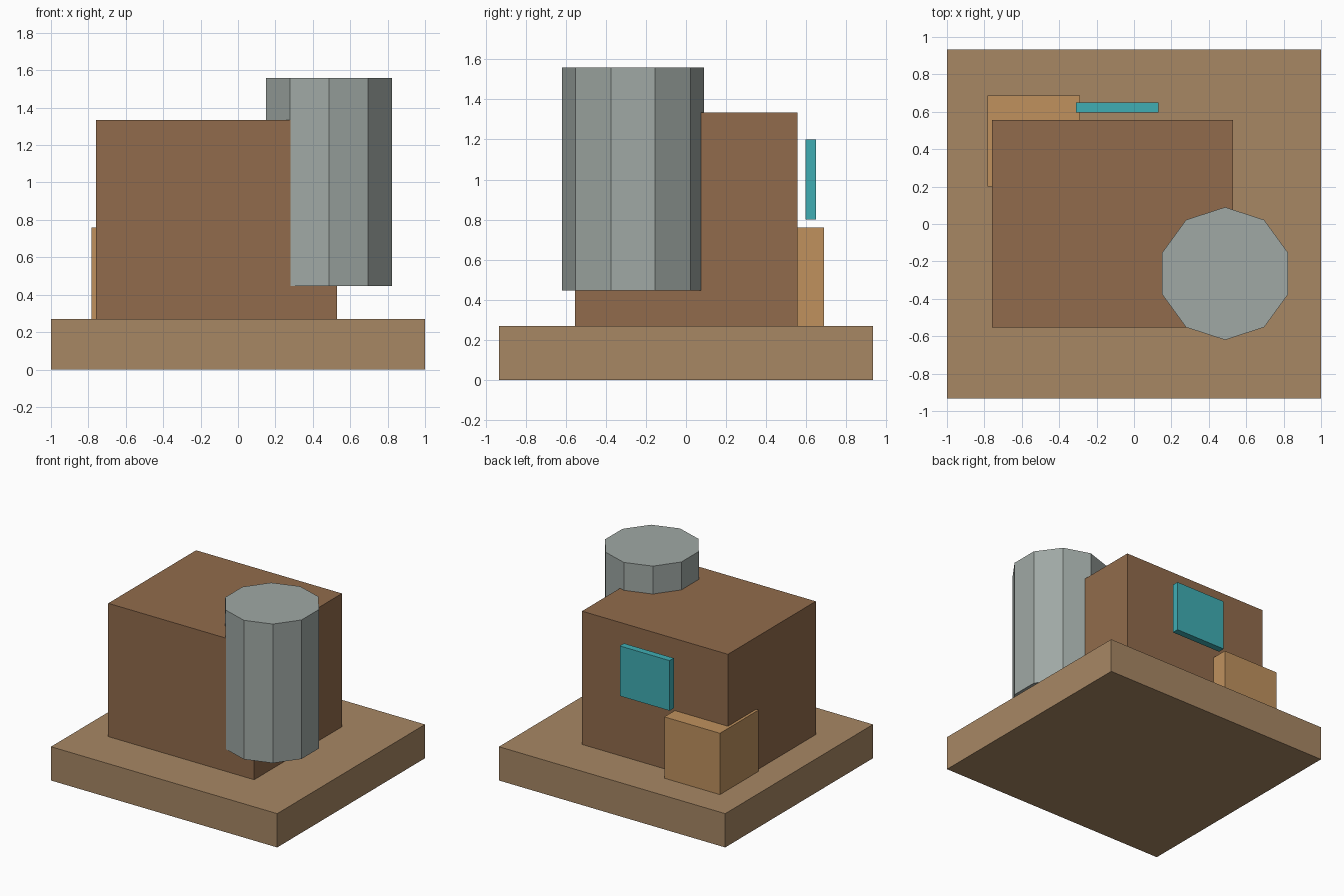
import bpy, bmesh, math
from mathutils import Vector

if "Cube" in bpy.data.objects:
    bpy.data.objects.remove(bpy.data.objects["Cube"])


def material(name, rgb):
    # sRGB 0-255 to linear viewport colour
    mat = bpy.data.materials.new(name)
    mat.diffuse_color = [(c / 255) ** 2.2 for c in rgb] + [1.0]
    mat.use_nodes = True
    mat.node_tree.nodes["Principled BSDF"].inputs["Base Color"].default_value = mat.diffuse_color
    return mat


def prism(name, outline, z0, z1, mat):
    # Closed solid: flat outline extruded upwards
    bm = bmesh.new()
    face = bm.faces.new([bm.verts.new((x, y, z0)) for x, y in outline])
    ext = bmesh.ops.extrude_face_region(bm, geom=[face], use_keep_orig=True)
    verts = [v for v in ext["geom"] if isinstance(v, bmesh.types.BMVert)]
    bmesh.ops.translate(bm, verts=verts, vec=Vector((0, 0, z1 - z0)))
    bmesh.ops.recalc_face_normals(bm, faces=bm.faces)
    mesh = bpy.data.meshes.new(name)
    bm.to_mesh(mesh)
    bm.free()
    mesh.materials.append(mat)
    obj = bpy.data.objects.new(name, mesh)
    bpy.context.collection.objects.link(obj)
    return obj


def box(name, x0, x1, y0, y1, z0, z1, mat):
    return prism(name, [(x0, y0), (x1, y0), (x1, y1), (x0, y1)], z0, z1, mat)


# Ground slab and main building block
box("base_slab", -1, 1, -0.933, 0.933, 0, 0.27, material("tan", (166, 134, 100)))
box("main_block", -0.76, 0.53, -0.553, 0.556, 0.27, 1.335,
    material("brown", (144, 107, 77)))

# Crate at the back corner
box("crate", -0.782, -0.29, 0.2, 0.688, 0.27, 0.76,
    material("light_wood", (190, 144, 94)))

# Thin window panel standing just off the back wall
box("window_panel", -0.31, 0.13, 0.597, 0.65, 0.80, 1.20,
    material("teal", (66, 172, 178)))

# Ten-sided tank on the front right corner
cx, cy, r, sides = 0.487, -0.265, 0.355, 10
ring = [(cx + r * math.sin(2 * math.pi * i / sides),
         cy + r * math.cos(2 * math.pi * i / sides)) for i in range(sides)]
prism("tank", ring, 0.447, 1.558, material("steel", (158, 167, 163)))
